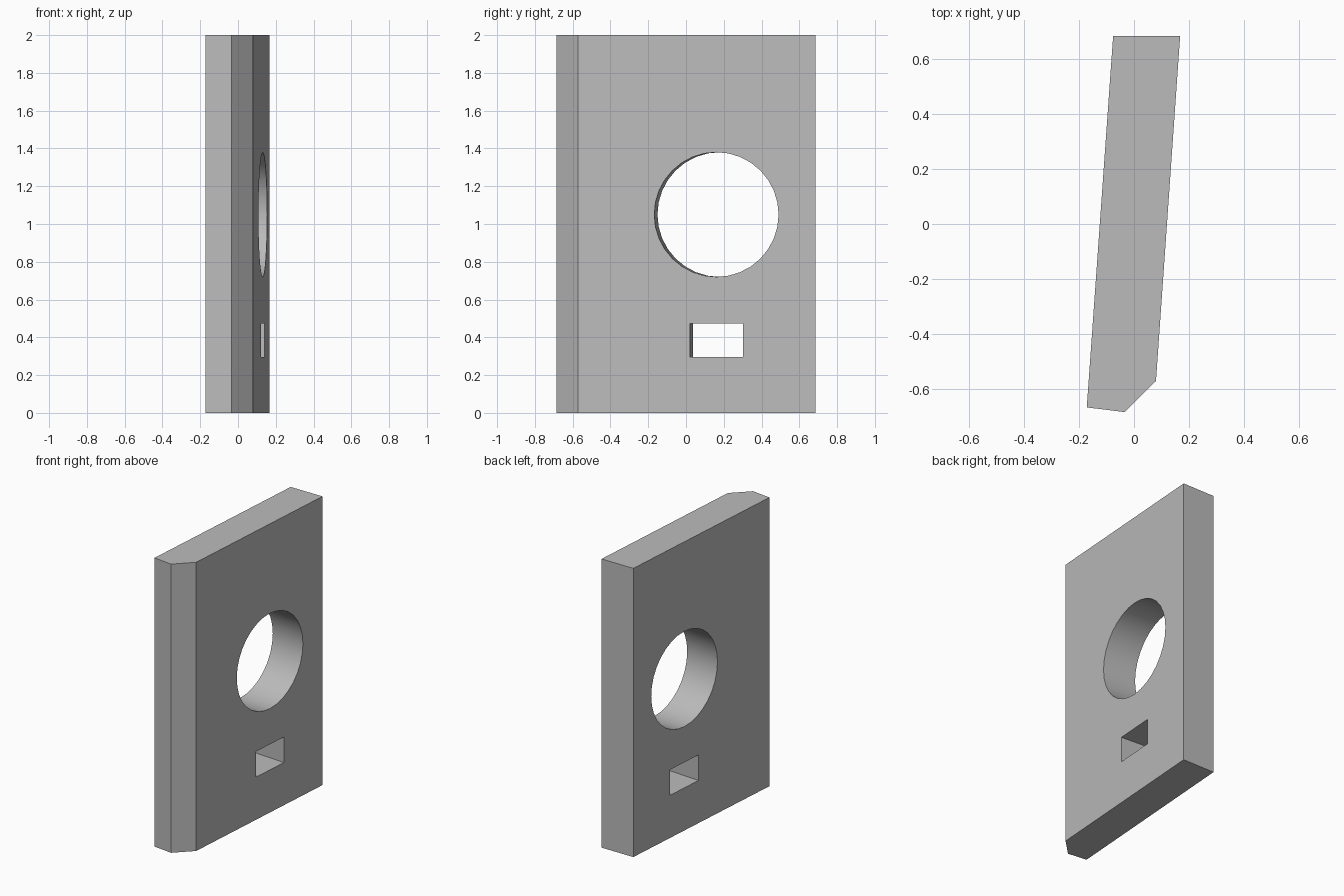
import bpy, bmesh, math
from mathutils import Matrix, Vector

old = bpy.data.objects.get("Cube")
if old:
    bpy.data.objects.remove(old, do_unlink=True)

HEIGHT = 2.0
# Plan outline: slanted slab with a chamfered front corner
OUTLINE = [(-0.076, 0.685), (-0.172, -0.668), (-0.034, -0.685),
           (0.08, -0.572), (0.168, 0.685)]

grey = bpy.data.materials.new("plain grey")
grey.use_nodes = True
colour = (0.5, 0.5, 0.5, 1)
grey.diffuse_color = colour
grey.node_tree.nodes["Principled BSDF"].inputs["Base Color"].default_value = colour


def make_object(name, bm):
    bmesh.ops.recalc_face_normals(bm, faces=bm.faces[:])
    mesh = bpy.data.meshes.new(name)
    bm.to_mesh(mesh)
    bm.free()
    mesh.materials.append(grey)
    obj = bpy.data.objects.new(name, mesh)
    bpy.context.collection.objects.link(obj)
    return obj


# Slab: extrude the outline upwards
bm = bmesh.new()
base = bm.faces.new([bm.verts.new((x, y, 0)) for x, y in OUTLINE])
top = bmesh.ops.extrude_face_region(bm, geom=[base])["geom"]
bmesh.ops.translate(bm, vec=(0, 0, HEIGHT),
                    verts=[v for v in top if isinstance(v, bmesh.types.BMVert)])
panel = make_object("panel", bm)

# Openings run square to the slanted broad face
start, end = Vector(OUTLINE[3]), Vector(OUTLINE[4])
slant = math.atan2(start.x - end.x, end.y - start.y)


def on_face(y, z):
    x = start.x + (end.x - start.x) * (y - start.y) / (end.y - start.y)
    return Matrix.Translation((x, y, z)) @ Matrix.Rotation(slant, 4, "Z")


# Round opening cutter
bm = bmesh.new()
bmesh.ops.create_cone(bm, cap_ends=True, segments=32, radius1=0.33, radius2=0.33, depth=1,
                      matrix=on_face(0.161, 1.05) @ Matrix.Rotation(math.pi / 2, 4, "Y"))
round_cutter = make_object("round_cutter", bm)

# Rectangular slot cutter
bm = bmesh.new()
bmesh.ops.create_cube(bm, size=1, matrix=on_face(0.161, 0.384) @ Matrix.Diagonal((1, 0.281, 0.177, 1)))
slot_cutter = make_object("slot_cutter", bm)

# Cut both openings
bpy.ops.object.select_all(action="DESELECT")
bpy.context.view_layer.objects.active = panel
panel.select_set(True)
for cutter in (round_cutter, slot_cutter):
    cutter.hide_render = True
    mod = panel.modifiers.new(cutter.name, "BOOLEAN")
    mod.operation = "DIFFERENCE"
    mod.solver = "EXACT"
    mod.object = cutter
    bpy.ops.object.modifier_apply(modifier=mod.name)
    bpy.data.objects.remove(cutter, do_unlink=True)

bpy.ops.object.shade_smooth_by_angle(angle=math.radians(30))
